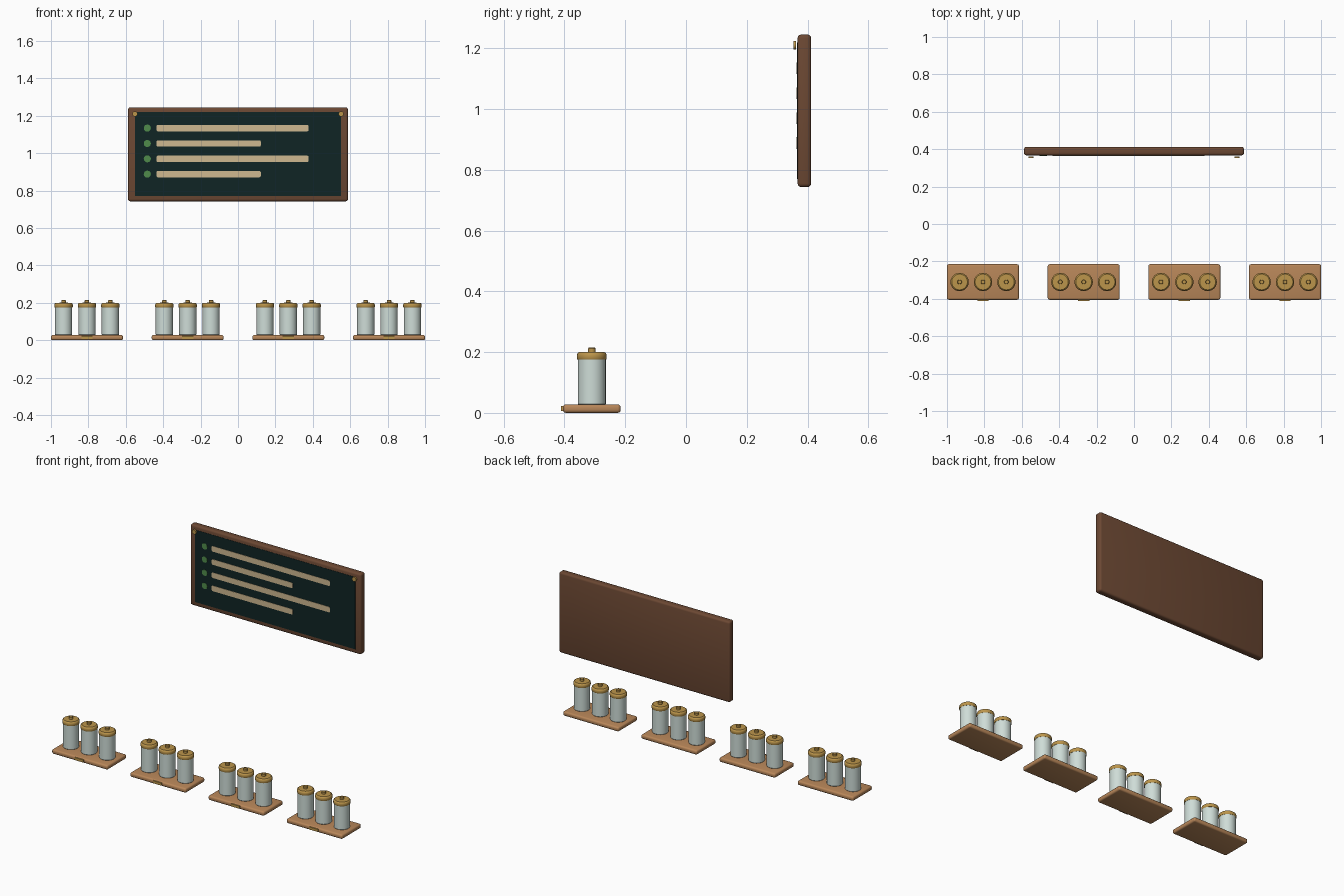
import bpy, bmesh, math
from mathutils import Matrix

if "Cube" in bpy.data.objects:
    bpy.data.objects.remove(bpy.data.objects["Cube"])


def material(name, rgb):
    m = bpy.data.materials.new(name)
    m.diffuse_color = (*rgb, 1)
    m.use_nodes = True
    m.node_tree.nodes["Principled BSDF"].inputs["Base Color"].default_value = m.diffuse_color
    return m


WALNUT = material("walnut brown", (0.15, 0.065, 0.033))
SLATE = material("dark slate green", (0.005, 0.018, 0.018))
CREAM = material("cream chalk", (0.62, 0.48, 0.28))
GREEN = material("leaf green", (0.08, 0.26, 0.07))
OAK = material("light oak", (0.48, 0.24, 0.10))
GLASS = material("pale glass", (0.62, 0.72, 0.68))
BRASS = material("brass", (0.50, 0.30, 0.07))


def finish(bm, name, mat):
    bmesh.ops.recalc_face_normals(bm, faces=bm.faces)
    me = bpy.data.meshes.new(name)
    bm.to_mesh(me)
    bm.free()
    me.materials.append(mat)
    ob = bpy.data.objects.new(name, me)
    bpy.context.collection.objects.link(ob)
    bpy.ops.object.select_all(action='DESELECT')
    ob.select_set(True)
    bpy.context.view_layer.objects.active = ob
    bpy.ops.object.shade_smooth_by_angle(angle=math.radians(35))
    return ob


def box(name, x, y, z, mat, bevel=0, face_only=False):
    """Box from (min, max) ranges; face_only rounds just the corners seen from the front."""
    bm = bmesh.new()
    bmesh.ops.create_cube(bm, size=1)
    for v in bm.verts:
        v.co = [(a + b) / 2 + c * (b - a) for c, (a, b) in zip(v.co, (x, y, z))]
    if bevel:
        edges = [e for e in bm.edges if not face_only
                 or abs(e.verts[0].co.y - e.verts[1].co.y) > 1e-5]
        bmesh.ops.bevel(bm, geom=edges, offset=bevel, segments=3,
                        profile=0.5, affect='EDGES')
    return finish(bm, name, mat)


def lathe(name, profile, x, y, mat, steps=32):
    """Spin a (radius, z) profile that starts and ends on the axis."""
    bm = bmesh.new()
    verts = [bm.verts.new((r, 0, z)) for r, z in profile]
    edges = [bm.edges.new(p) for p in zip(verts, verts[1:])]
    bmesh.ops.spin(bm, geom=verts + edges, cent=(0, 0, 0), axis=(0, 0, 1),
                   angle=math.tau, steps=steps)
    bmesh.ops.remove_doubles(bm, verts=bm.verts, dist=1e-5)
    bmesh.ops.translate(bm, verts=bm.verts, vec=(x, y, 0))
    return finish(bm, name, mat)


def disc(name, x, y, z, r, mat):
    """Cylinder facing the front, y = (min, max)."""
    bm = bmesh.new()
    m = Matrix.Translation((x, sum(y) / 2, z)) @ Matrix.Rotation(math.pi / 2, 4, 'X')
    bmesh.ops.create_cone(bm, cap_ends=True, segments=20, radius1=r, radius2=r,
                          depth=y[1] - y[0], matrix=m)
    return finish(bm, name, mat)


# Menu board with slate face and brass pins
box("board_frame", (-0.588, 0.588), (0.367, 0.412), (0.743, 1.245), WALNUT, 0.012)
box("board_slate", (-0.551, 0.551), (0.3655, 0.372), (0.770, 1.219), SLATE)
for s in (-1, 1):
    disc("board_pin", s * 0.551, (0.353, 0.362), 1.21, 0.014, BRASS)

# Chalk lines with green bullets
for i in range(4):
    z = 1.134 - i * 0.082
    end = 0.378 if i % 2 == 0 else 0.122
    box("chalk_line", (-0.436, end), (0.3635, 0.368), (z - 0.017, z + 0.017),
        CREAM, 0.008, True)
    disc("bullet", -0.485, (0.3635, 0.368), z, 0.019, GREEN)

# Four trays with three lidded jars each
Y = -0.31
JAR = [(0, 0.026), (0.043, 0.026), (0.046, 0.030), (0.046, 0.176), (0.043, 0.180), (0, 0.180)]
LID = [(0, 0.175), (0.047, 0.175), (0.049, 0.178), (0.049, 0.190),
       (0.047, 0.196), (0.042, 0.200), (0, 0.201)]
KNOB = [(0, 0.199), (0.012, 0.199), (0.012, 0.212), (0.010, 0.2145), (0, 0.2145)]
for cx in (-0.8075, -0.269, 0.269, 0.8075):
    box("tray", (cx - 0.1925, cx + 0.1925), (Y - 0.095, Y + 0.095), (0, 0.028), OAK, 0.010)
    box("tray_tag", (cx - 0.03, cx + 0.03), (-0.411, -0.403), (0.007, 0.023), BRASS)
    for dx in (-0.125, 0, 0.125):
        lathe("jar", JAR, cx + dx, Y, GLASS)
        lathe("jar_lid", LID, cx + dx, Y, BRASS)
        lathe("lid_knob", KNOB, cx + dx, Y, BRASS, 20)
